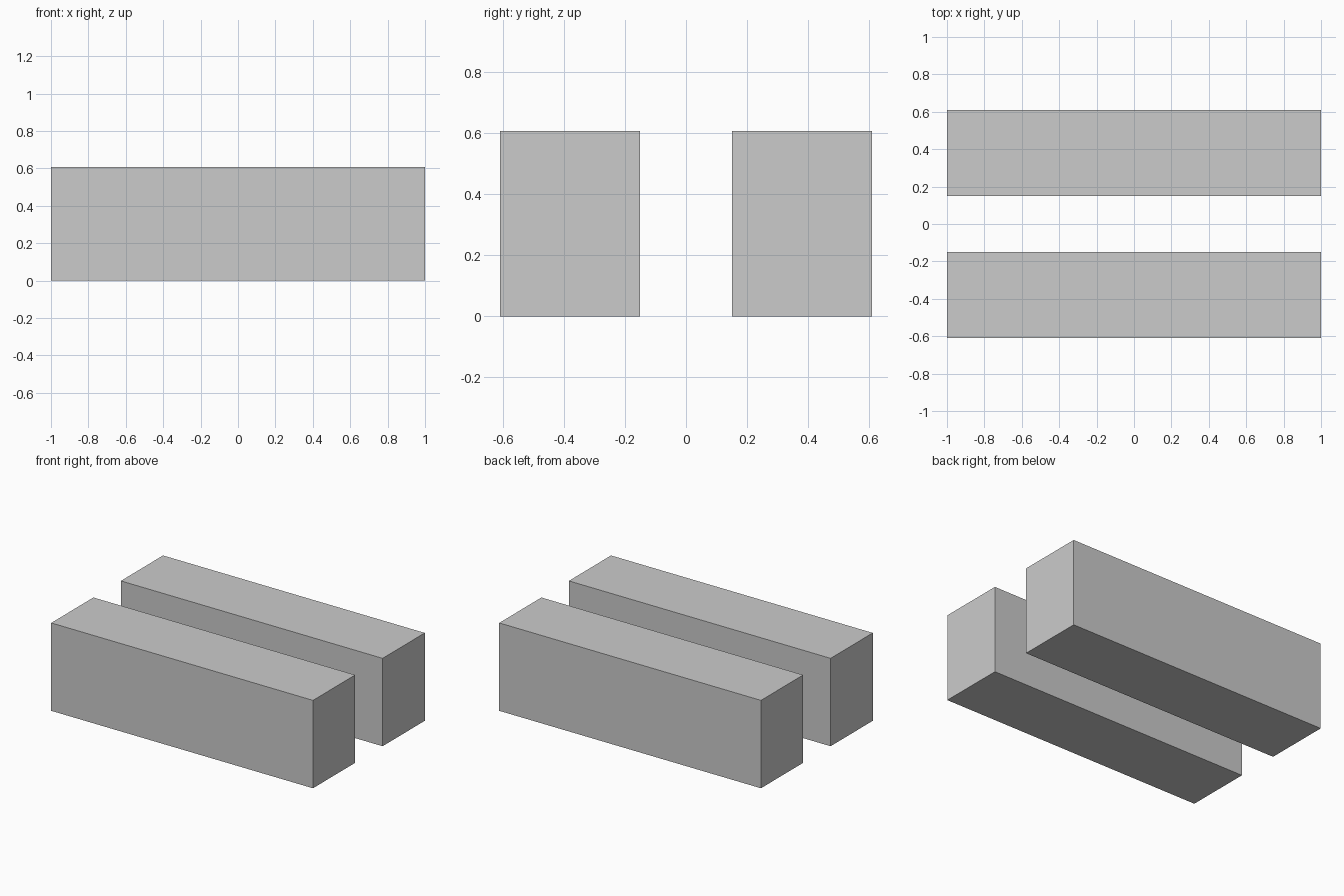
import bpy

if "Cube" in bpy.data.objects:
    bpy.data.objects.remove(bpy.data.objects["Cube"])

LENGTH, DEPTH, HEIGHT = 2.0, 0.46, 0.607
OFFSET = 0.38  # distance of each block's centre line from y = 0


def add_block(name, y):
    bpy.ops.mesh.primitive_cube_add(size=1, location=(0, y, HEIGHT / 2))
    block = bpy.context.object
    block.name = name
    block.scale = (LENGTH, DEPTH, HEIGHT)
    bpy.ops.object.transform_apply(location=False, rotation=False, scale=True)


# Two parallel blocks with a gap between them
for name, side in (("front_block", -1), ("back_block", 1)):
    add_block(name, side * OFFSET)
